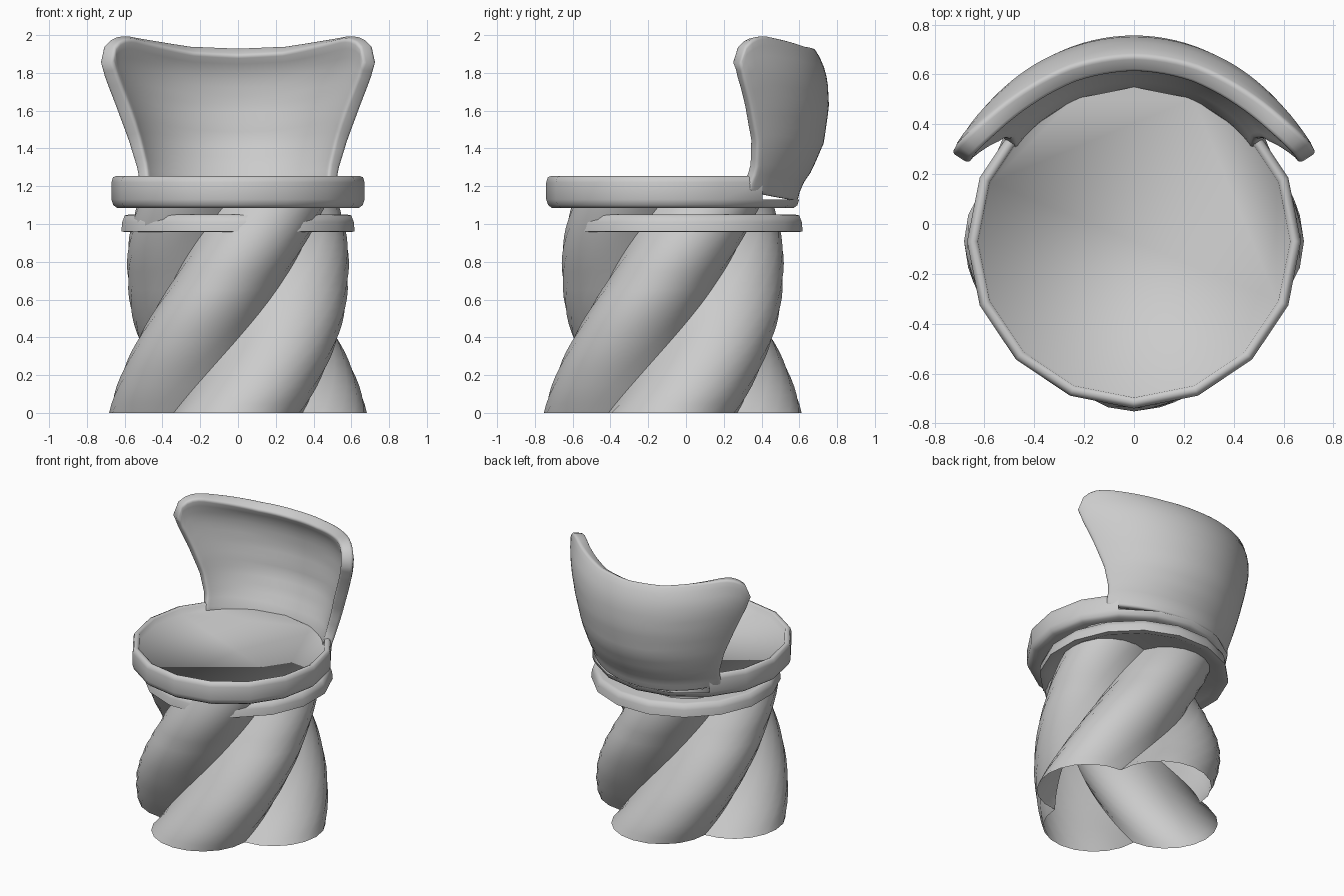
import bpy
import math

cube = bpy.data.objects.get("Cube")
if cube:
    bpy.data.objects.remove(cube, do_unlink=True)

grey = bpy.data.materials.new("plain grey")
grey.use_nodes = True
grey.diffuse_color = (0.6, 0.6, 0.6, 1)
grey.node_tree.nodes["Principled BSDF"].inputs["Base Color"].default_value = (0.6, 0.6, 0.6, 1)


def add_object(name, verts, faces):
    mesh = bpy.data.meshes.new(name)
    mesh.from_pydata(verts, [], faces)
    mesh.materials.append(grey)
    obj = bpy.data.objects.new(name, mesh)
    bpy.context.collection.objects.link(obj)
    return obj


def smooth(obj, angle):
    bpy.ops.object.select_all(action='DESELECT')
    obj.select_set(True)
    bpy.context.view_layer.objects.active = obj
    bpy.ops.object.shade_smooth_by_angle(angle=math.radians(angle))


def lerp_table(table, x):
    """Piecewise linear lookup in a short list of (x, value...) rows."""
    if x <= table[0][0]:
        return table[0][1:]
    for a, b in zip(table, table[1:]):
        if x <= b[0]:
            f = (x - a[0]) / (b[0] - a[0])
            return [p + (q - p) * f for p, q in zip(a[1:], b[1:])]
    return table[-1][1:]


def bridge(rows, n):
    """Quads between stacked closed loops of n points."""
    return [(r * n + i, r * n + (i + 1) % n, (r + 1) * n + (i + 1) % n, (r + 1) * n + i)
            for r in range(rows - 1) for i in range(n)]


def lathe(name, profile, centre_y, offset=0.0, gap=(), gap_row=0, sides=16):
    """Round part, profile from bottom to top; side faces in gap are left out from gap_row up."""
    verts = []
    for r, z in profile:
        for i in range(sides):
            a = math.tau * (i + offset) / sides
            verts.append((r * math.cos(a), centre_y + r * math.sin(a), z))
    faces = [f for k, f in enumerate(bridge(len(profile), sides))
             if not (k % sides in gap and k // sides >= gap_row)]
    faces.append(tuple(reversed(range(sides))))
    last = (len(profile) - 1) * sides
    faces.append(tuple(range(last, last + sides)))
    return add_object(name, verts, faces)


CENTRE_Y = -0.07

# Seat: a shallow dish whose rounded rim is open where the backrest rises
seat = lathe("seat", [(0.59, 1.085), (0.64, 1.085), (0.66, 1.1), (0.67, 1.13), (0.67, 1.22),
                      (0.662, 1.247), (0.645, 1.254), (0.627, 1.245), (0.62, 1.205)],
             CENTRE_Y, gap=range(2, 6), gap_row=3)
smooth(seat, 180)

# Lower ring under the seat
ring = lathe("lower_ring", [(0.56, 0.972), (0.595, 0.957), (0.63, 0.96), (0.625, 1.01),
                            (0.612, 1.045), (0.59, 1.05)], 0, 0.5)
smooth(ring, 60)

# Base: four half-round columns twisted together, open underneath
LOBE, STEPS, LEVELS, TOP, TWIST = 0.341, 10, 24, 1.12, math.radians(114)
taper = [(0, 1.0), (0.2, 0.945), (0.4, 0.905), (0.7, 0.862), (1.2, 0.862)]
verts = []
for level in range(LEVELS + 1):
    z = TOP * level / LEVELS
    size = LOBE * lerp_table(taper, z)[0]
    for lobe in range(4):
        turn = math.pi / 2 * lobe + TWIST * z
        for s in range(STEPS):
            a = turn - math.pi / 2 + math.pi * s / STEPS
            verts.append((size * (math.cos(turn) + math.cos(a)),
                          CENTRE_Y + size * (math.sin(turn) + math.sin(a)), z))
base = add_object("twisted_base", verts, bridge(LEVELS + 1, 4 * STEPS))
smooth(base, 40)

# Backrest: flaring curved shell; rows are height, half width, edge y, middle y
shape = [(1.12, 0.52, 0.33, 0.59), (1.2, 0.525, 0.335, 0.61), (1.28, 0.535, 0.37, 0.665),
         (1.43, 0.58, 0.375, 0.73), (1.62, 0.65, 0.34, 0.757), (1.76, 0.705, 0.305, 0.75),
         (1.86, 0.735, 0.285, 0.722), (2.0, 0.735, 0.285, 0.635)]
top_edge = [(0, 1.935), (0.3, 1.945), (0.55, 1.975), (0.78, 2.0), (0.88, 1.988),
            (0.96, 1.94), (1, 1.85)]
COLS, ROWS = 40, 16
verts = []
for j in range(ROWS + 1):
    for i in range(COLS + 1):
        u = 2 * i / COLS - 1
        low = 1.12 + 0.05 * u * u
        z = low + (lerp_table(top_edge, abs(u))[0] - low) * j / ROWS
        width, edge_y, mid_y = lerp_table(shape, z)
        depth = mid_y - edge_y
        radius = (width ** 2 + depth ** 2) / (2 * depth)
        a = u * math.asin(width / radius)
        verts.append((radius * math.sin(a), mid_y - radius + radius * math.cos(a), z))
n = COLS + 1
faces = [(j * n + i, (j + 1) * n + i, (j + 1) * n + i + 1, j * n + i + 1)
         for j in range(ROWS) for i in range(COLS)]
backrest = add_object("backrest", verts, faces)

# The shell is thinner where it grows out of the seat
group = backrest.vertex_groups.new(name="thickness")
for j in range(ROWS + 1):
    group.add(list(range(j * n, (j + 1) * n)), min(1, 0.75 + 0.5 * j / ROWS), 'REPLACE')
shell = backrest.modifiers.new("thickness", 'SOLIDIFY')
shell.thickness = 0.08
shell.offset = -1
shell.vertex_group = group.name
soft = backrest.modifiers.new("soft_rim", 'BEVEL')
soft.width = 0.018
soft.segments = 3
soft.limit_method = 'ANGLE'
soft.angle_limit = math.radians(55)
smooth(backrest, 50)
